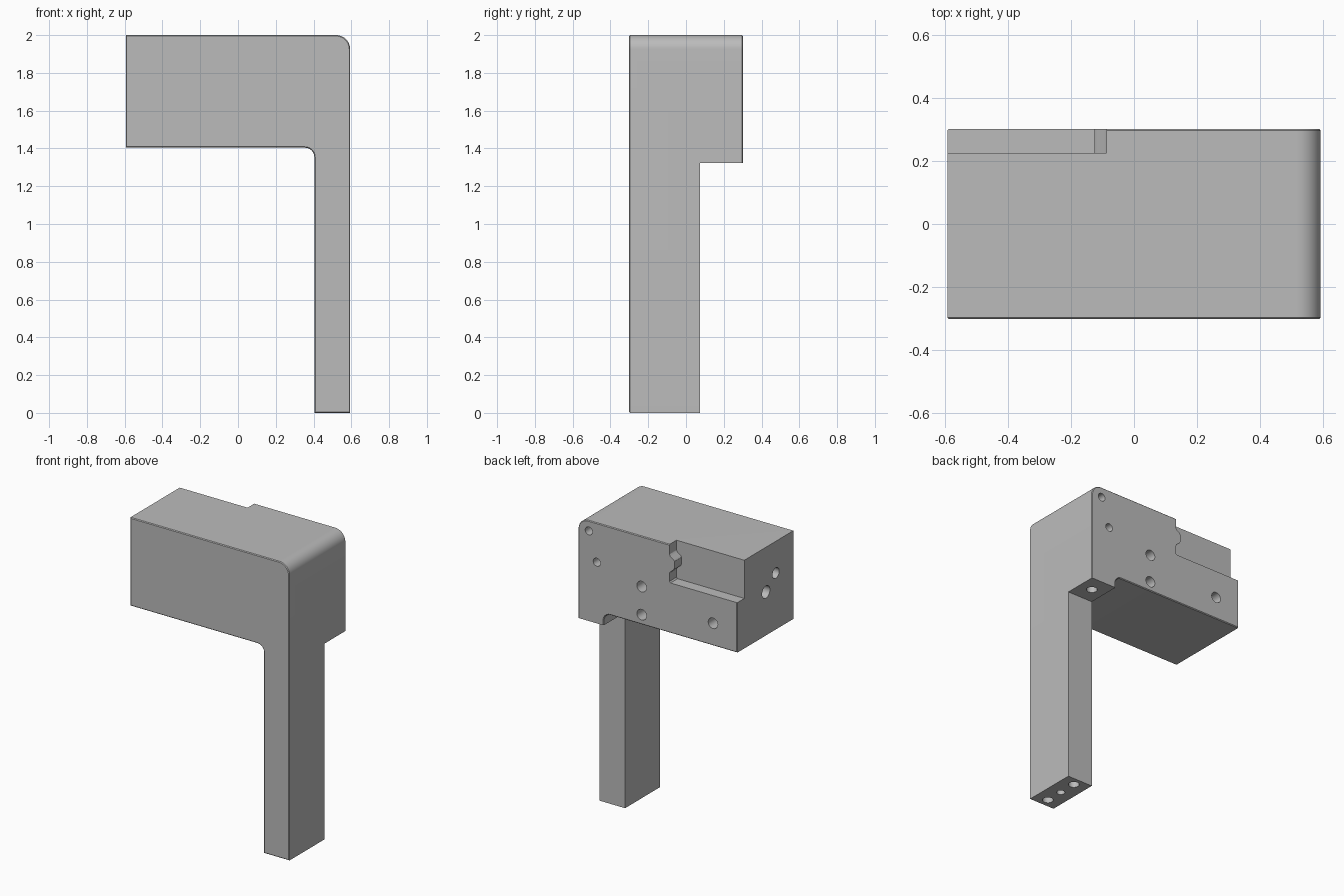
import bpy, bmesh
from math import cos, sin, pi, radians
from mathutils import Vector

cube = bpy.data.objects.get("Cube")
if cube:
    bpy.data.objects.remove(cube, do_unlink=True)

W, D, H = 0.594, 0.302, 2.0        # half width, half depth, height
LEG_X, LEG_BACK = 0.404, 0.073     # inner side and back of the leg
ARM_Z, HEEL_Z = 1.404, 1.322       # undersides of the arm and of the rear block

grey = bpy.data.materials.new("plain_grey")
grey.use_nodes = True
grey.diffuse_color = (0.5, 0.5, 0.5, 1)
grey.node_tree.nodes["Principled BSDF"].inputs["Base Color"].default_value = (0.5, 0.5, 0.5, 1)


def arc(cx, cz, r, start, end, steps=10):
    angles = [radians(start + (end - start) * i / steps) for i in range(steps + 1)]
    return [(cx + r * cos(a), cz + r * sin(a)) for a in angles]


def extrude_profile(name, points, y0, y1, bevel=0):
    """Extrude an x-z outline along y, optionally easing the end rims."""
    bm = bmesh.new()
    face = bm.faces.new([bm.verts.new((x, y0, z)) for x, z in points])
    out = bmesh.ops.extrude_face_region(bm, geom=[face])
    moved = [v for v in out["geom"] if isinstance(v, bmesh.types.BMVert)]
    bmesh.ops.translate(bm, verts=moved, vec=(0, y1 - y0, 0))
    bmesh.ops.recalc_face_normals(bm, faces=bm.faces)
    if bevel:
        rim = [e for e in bm.edges if abs(e.verts[0].co.y - e.verts[1].co.y) < 1e-5]
        bmesh.ops.bevel(bm, geom=rim, offset=bevel, segments=1, affect='EDGES')
    mesh = bpy.data.meshes.new(name)
    bm.to_mesh(mesh)
    bm.free()
    obj = bpy.data.objects.new(name, mesh)
    bpy.context.collection.objects.link(obj)
    mesh.materials.append(grey)
    return obj


def drill(name, centre, axis, radius, depth):
    """Round blind hole cutter centred on a surface point."""
    bpy.ops.mesh.primitive_cylinder_add(vertices=24, radius=radius, depth=depth * 2, location=centre)
    obj = bpy.context.object
    obj.name = name
    obj.rotation_euler = Vector(axis).to_track_quat('Z', 'Y').to_euler()
    obj.data.materials.append(grey)
    return obj


# Arm and leg in one bent outline with rounded outer and inner corners
outline = [(-W, ARM_Z)]
outline += arc(LEG_X - 0.05, ARM_Z - 0.05, 0.05, 90, 0)
outline += [(LEG_X, 0), (W, 0)]
outline += arc(W - 0.075, H - 0.075, 0.075, 0, 90)
outline += [(-W, H)]
body = extrude_profile("bracket_body", outline, -D, D, bevel=0.005)

# Step behind the leg
cutters = [extrude_profile("leg_step_cutter",
                           [(0.2, -0.1), (0.8, -0.1), (0.8, HEEL_Z), (0.2, HEEL_Z)],
                           LEG_BACK, 0.5)]

# Rear pocket, open to the top and the end, with a small nib on its side wall
cutters.append(extrude_profile("rear_pocket_cutter", [
    (-0.8, 2.1), (-0.8, 1.742), (-0.095, 1.742), (-0.087, 1.75),
    (-0.087, 1.805), (-0.095, 1.818), (-0.117, 1.835), (-0.125, 1.85),
    (-0.125, 1.895), (-0.117, 1.907), (-0.095, 1.92), (-0.087, 1.933),
    (-0.087, 2.1)], 0.226, 0.5))

# Holes: rear face, arm end, and undersides
for x, z, r in [(0.515, 1.93, 0.027), (0.455, 1.735, 0.027),
                (0.12, 1.66, 0.036), (0.12, 1.47, 0.036), (-0.413, 1.555, 0.036)]:
    cutters.append(drill("rear_hole_cutter", (x, D, z), (0, 1, 0), r, 0.14))
for y, z, r in [(-0.11, 1.785, 0.036), (-0.005, 1.697, 0.042)]:
    cutters.append(drill("end_hole_cutter", (-W, y, z), (1, 0, 0), r, 0.14))
for y, z, r in [(-0.237, 0, 0.034), (-0.113, 0, 0.026), (0.014, 0, 0.034),
                (0.188, HEEL_Z, 0.034)]:
    cutters.append(drill("base_hole_cutter", (0.5, y, z), (0, 0, 1), r, 0.14))

for cutter in cutters:
    mod = body.modifiers.new(cutter.name, 'BOOLEAN')
    mod.operation = 'DIFFERENCE'
    mod.solver = 'EXACT'
    mod.object = cutter
    cutter.hide_render = True

# Bake the cuts, then drop the cutters
bpy.ops.object.select_all(action='DESELECT')
bpy.context.view_layer.objects.active = body
body.select_set(True)
for mod in list(body.modifiers):
    bpy.ops.object.modifier_apply(modifier=mod.name)
for cutter in cutters:
    bpy.data.objects.remove(cutter, do_unlink=True)
bpy.ops.object.shade_smooth_by_angle(angle=radians(30))
